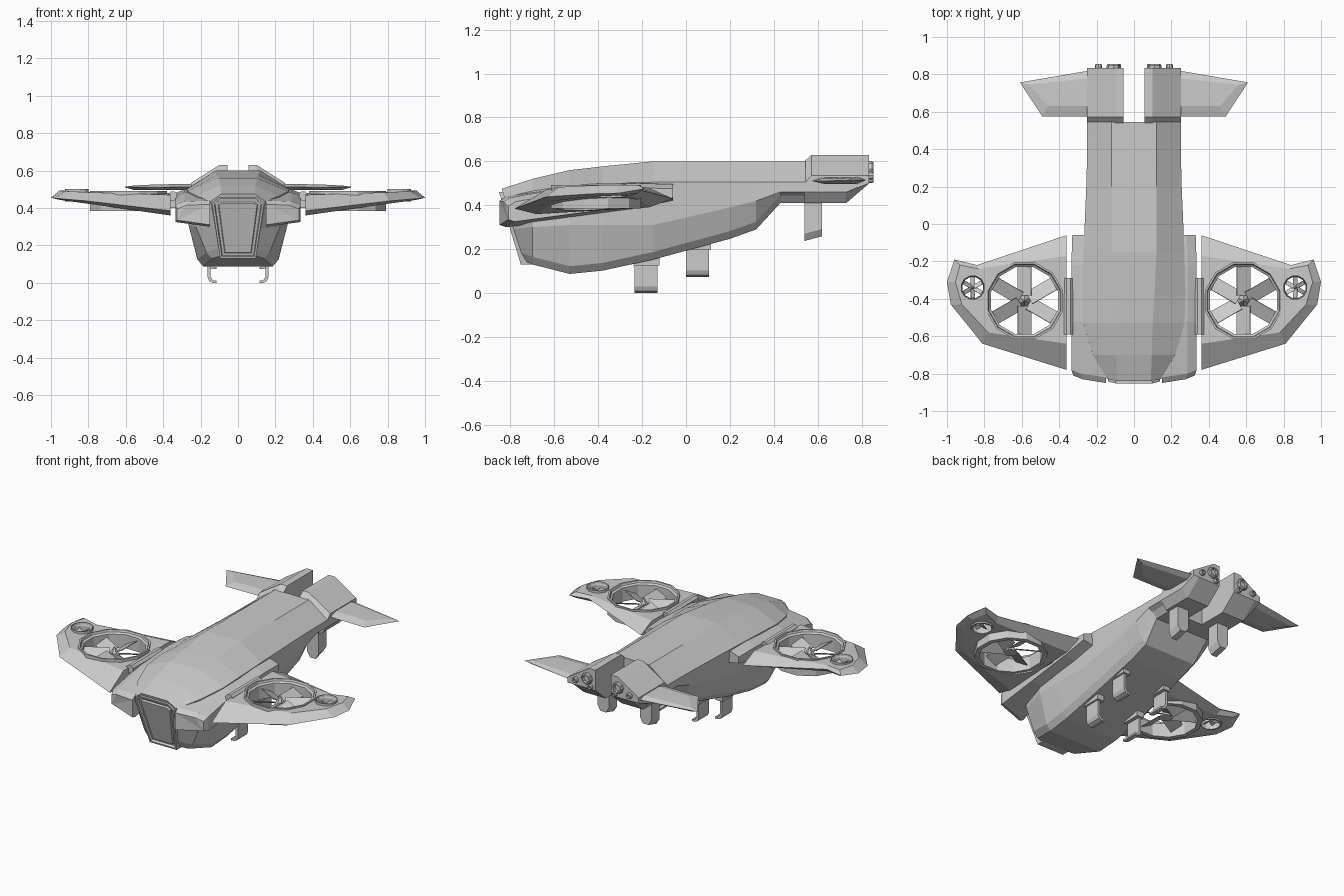
import bpy, bmesh
from math import sin, cos, pi, radians
from mathutils import Vector, Matrix

if "Cube" in bpy.data.objects:
    bpy.data.objects.remove(bpy.data.objects["Cube"])


def finish(name, bm, mirror=False):
    bmesh.ops.recalc_face_normals(bm, faces=bm.faces)
    me = bpy.data.meshes.new(name)
    bm.to_mesh(me)
    bm.free()
    ob = bpy.data.objects.new(name, me)
    bpy.context.collection.objects.link(ob)
    if mirror:
        m = ob.modifiers.new("Mirror", 'MIRROR')
        m.use_mirror_merge = False
    return ob


def loft(name, rings, mirror=False, closed=False):
    """Skin a list of equal-length rings; cap the ends, or join last to first."""
    bm = bmesh.new()
    vs = [[bm.verts.new(p) for p in r] for r in rings]
    n = len(vs[0])
    pairs = list(zip(vs, vs[1:])) + ([(vs[-1], vs[0])] if closed else [])
    for a, b in pairs:
        for i in range(n):
            j = (i + 1) % n
            bm.faces.new((a[i], a[j], b[j], b[i]))
    if not closed:
        caps = [bm.faces.new(vs[0]), bm.faces.new(vs[-1])]
        bmesh.ops.triangulate(bm, faces=caps)
    return finish(name, bm, mirror)


def prism_y(name, prof, y0, y1, mirror=True):
    return loft(name, [[(x, y, z) for x, z in prof] for y in (y0, y1)], mirror)


def box(x0, x1, z0, z1):
    return [(x0, z0), (x1, z0), (x1, z1), (x0, z1)]


def circle(cx, cy, r, z, n):
    return [(cx + r * cos(2 * pi * (i + .5) / n), cy + r * sin(2 * pi * (i + .5) / n), z)
            for i in range(n)]


# fuselage: y, slant, then half-section (top, shoulder, middle, bottom)
sections = [
    (-.84, .30, .09, .475, .145, .435, .12, .29, .10, .15),
    (-.70, 0, .095, .52, .22, .465, .225, .30, .17, .13),
    (-.53, 0, .10, .56, .27, .49, .265, .31, .215, .087),
    (-.38, 0, .11, .577, .275, .50, .265, .31, .22, .102),
    (-.15, 0, .12, .60, .27, .505, .26, .31, .22, .152),
    (.20, 0, .12, .60, .255, .505, .25, .39, .21, .247),
    (.32, 0, .12, .60, .252, .505, .25, .42, .21, .29),
    (.43, 0, .12, .60, .25, .505, .25, .46, .22, .41),
    (.545, 0, .12, .60, .25, .505, .25, .46, .22, .41)]
rings = []
for y, k, wt, zt, ws, zs, wm, zm, wb, zb in sections:
    half = [(wt, zt), (ws, zs), (wm, zm), (wb, zb + .035), (wb - .03, zb)]
    full = half + [(-x, z) for x, z in reversed(half)]
    rings.append([(x, y + k * (zt - z), z) for x, z in full])
loft("fuselage", rings)

# cockpit window: raised frame with stepped inner panel
bm = bmesh.new()
half = [(.10, .46), (.14, .425), (.095, .13)]
outline = half + [(-x, z) for x, z in reversed(half)]
back = [bm.verts.new((x, -.80 + .3 * (.46 - z), z)) for x, z in outline]
front = [bm.verts.new((x, -.852 + .3 * (.46 - z), z)) for x, z in outline]
for i in range(6):
    j = (i + 1) % 6
    bm.faces.new((back[i], back[j], front[j], front[i]))
bm.faces.new(back)
face = bm.faces.new(front)
bmesh.ops.recalc_face_normals(bm, faces=bm.faces)
for inset, depth in ((.014, 0), (.004, -.015), (.018, 0), (.005, .01)):
    bmesh.ops.inset_region(bm, faces=[face], thickness=inset, depth=depth)
finish("cockpit_window", bm)

# shoulder blocks along the wing roots
rings = []
for y, xi, xo, zb, zt in ((-.83, .15, .325, .325, .405), (-.80, .15, .335, .315, .425),
                          (-.52, .2, .335, .35, .475), (-.22, .2, .335, .39, .49),
                          (-.06, .2, .33, .425, .485)):
    s = -.02 if y < -.7 else 0
    rings.append([(xi, y + s, zb - .015), (xo, y + .02 * (y < -.7), zb + .01),
                  (xo, y + .02 * (y < -.7), zt - .01), (xo - .05, y, zt + .01),
                  (xi, y + s, zt + .015)])
loft("shoulder_block", rings, True)

# hinge between shoulder and wing
loft("wing_hinge", [[(.35 + .026 * cos(pi * (i + .5) / 4), y, .465 + .026 * sin(pi * (i + .5) / 4))
                     for i in range(8)] for y in (-.59, -.29)], True)
prism_y("hinge_bracket", box(.32, .38, .40, .45), -.55, -.33)

# wing: lower skin, outer edge and upper skin outlines
lower = [(.36, -.17, .39), (.83, -.25, .445), (.93, -.22, .455), (.96, -.31, .445),
         (.93, -.43, .44), (.78, -.60, .42), (.36, -.68, .36)]
edge = [(.36, -.06, .43), (.84, -.22, .472), (.96, -.19, .475), (1.0, -.31, .455),
        (.98, -.43, .452), (.81, -.64, .438), (.36, -.78, .385)]
upper = [(.36, -.17, .48), (.83, -.24, .487), (.93, -.22, .493), (.955, -.31, .493),
         (.92, -.43, .49), (.78, -.58, .483), (.36, -.64, .47)]
wing = loft("wing", [lower, edge, upper])

# duct and fan: centre x, y, radius, bottom z, top z, sides
ducts = [("large", .585, -.41, .213, .385, .492, 12), ("small", .862, -.34, .066, .435, .502, 12)]
for tag, cx, cy, r, z0, z1, n in ducts:
    cut = loft("duct_cutter", [circle(cx, cy, r * .96, z, n) for z in (.2, .7)])
    cut.hide_render = True
    m = wing.modifiers.new("Cut", 'BOOLEAN')
    m.operation, m.solver, m.object = 'DIFFERENCE', 'EXACT', cut
    bpy.context.view_layer.objects.active = wing
    bpy.ops.object.modifier_apply(modifier=m.name)
    bpy.data.objects.remove(cut)
    loft(tag + "_duct_ring", [circle(cx, cy, r * f, z, n) for f, z in
         ((1, z0), (1, z1), (.95, z1), (.93, z1 - .012), (.87, z1 - .02), (.87, z0))], True, True)

    # six pitched blades
    zc = (z0 + z1) / 2 - .005
    bm = bmesh.new()
    for i in range(6):
        mat = (Matrix.Translation((cx, cy, zc)) @ Matrix.Rotation(i * pi / 3 + pi / 6, 4, 'Z')
               @ Matrix.Translation((r * .51, 0, 0)) @ Matrix.Rotation(radians(28), 4, 'X')
               @ Matrix.Diagonal((r * .76, r * .38, r * .02, 1)))
        bmesh.ops.create_cube(bm, size=1, matrix=mat)
    finish(tag + "_fan_blades", bm, True)
    bm = bmesh.new()
    bmesh.ops.create_cone(bm, cap_ends=True, segments=6, radius1=r * .2, radius2=0, depth=r * .35,
                          matrix=Matrix.Translation((cx, cy, zc + r * .05)))
    finish(tag + "_fan_hub", bm, True)
wing.modifiers.new("Mirror", 'MIRROR').use_mirror_merge = False

# tail pods
rings = []
for y, zt, zs, zb in ((.54, .60, .50, .41), (.572, .63, .535, .41), (.73, .63, .535, .41),
                      (.835, .63, .535, .50)):
    rings.append([(.055, y, zt), (.10, y, zt), (.25, y, zs), (.25, y, max(zb, .46)),
                  (.21, y, zb), (.055, y, zb)])
loft("tail_pod", rings, True)

# exhaust nozzles
for name, x, z, r in (("main_nozzle", .11, .565, .036), ("side_nozzle", .19, .535, .018),
                      ("lower_nozzle", .085, .518, .016)):
    loft(name, [[(x + r * f * cos(pi * i / 4), y, z + r * f * sin(pi * i / 4)) for i in range(8)]
                for y, f in ((.82, 1), (.848, 1), (.855, .85), (.855, .65), (.84, .6))], True)

# tailplane
top = [(.24, .63, .53), (.46, .63, .525), (.56, .745, .52), (.24, .78, .53)]
mid = [(.24, .575, .512), (.49, .575, .51), (.61, .757, .513), (.24, .82, .515)]
low = [(x, y, .497) for x, y, z in top]
loft("tailplane", [low, mid, top], True)

# rear legs under the pods
loft("rear_leg", [[(x, y, z + dz * (z < .3)) for x, z in
                   ((.11, .43), (.19, .43), (.19, .27), (.17, .237), (.13, .237), (.11, .27))]
                  for y, dz in ((.54, 0), (.62, .022))], True)

# hooked landing legs with mounts
hook = [(.148, .22), (.163, .22), (.163, .03), (.153, .008), (.135, 0), (.115, 0),
        (.115, .012), (.135, .014), (.148, .035)]
for tag, y, dz in (("front", -.235, 0), ("middle", 0, .073)):
    prism_y(tag + "_landing_leg", [(x, z + dz) for x, z in hook], y, y + .105)
    prism_y(tag + "_leg_mount", box(.125, .175, .125 + dz, .23 + dz), y - .005, y + .115)
